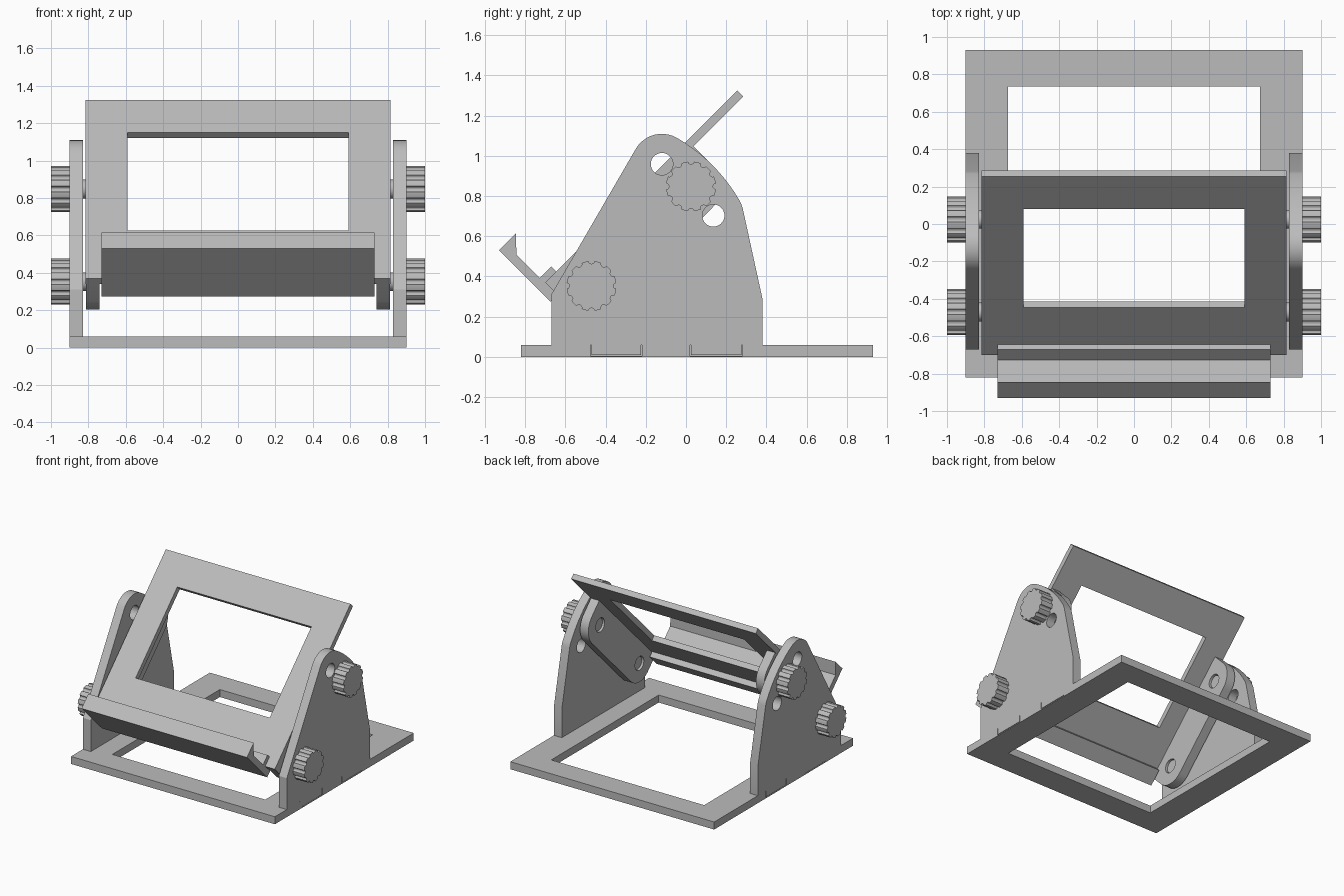
import bpy, bmesh, math
from mathutils import Vector

if "Cube" in bpy.data.objects:
    bpy.data.objects.remove(bpy.data.objects["Cube"])

grey = bpy.data.materials.new("light grey")
grey.use_nodes = True
colour = (0.5, 0.5, 0.5, 1)
grey.diffuse_color = colour
grey.node_tree.nodes["Principled BSDF"].inputs["Base Color"].default_value = colour


def arc(c, r, a0, a1, n=10):
    """Points on an arc, angles in degrees."""
    angles = [math.radians(a0 + (a1 - a0) * i / n) for i in range(n + 1)]
    return [(c[0] + r * math.cos(a), c[1] + r * math.sin(a)) for a in angles]


def circle(c, r, n=32):
    return arc(c, r, 0, 360, n)[:-1]


def rect(a0, a1, b0, b1):
    return [(a0, b0), (a1, b0), (a1, b1), (a0, b1)]


def prism(name, loops, start, end, place, smooth=False):
    """Fill an outline with holes and extrude it from start to end."""
    bm = bmesh.new()
    for loop in loops:
        vs = [bm.verts.new(place(a, b, start)) for a, b in loop]
        for i, v in enumerate(vs):
            bm.edges.new((v, vs[i - 1]))
    bmesh.ops.triangle_fill(bm, edges=bm.edges[:], use_beauty=True)
    ext = bmesh.ops.extrude_face_region(bm, geom=bm.faces[:], use_keep_orig=True)
    moved = [g for g in ext["geom"] if isinstance(g, bmesh.types.BMVert)]
    step = Vector(place(0, 0, end)) - Vector(place(0, 0, start))
    bmesh.ops.translate(bm, verts=moved, vec=step)
    bmesh.ops.recalc_face_normals(bm, faces=bm.faces[:])
    mesh = bpy.data.meshes.new(name)
    bm.to_mesh(mesh)
    bm.free()
    mesh.materials.append(grey)
    obj = bpy.data.objects.new(name, mesh)
    bpy.context.collection.objects.link(obj)
    if smooth:
        bpy.ops.object.select_all(action="DESELECT")
        obj.select_set(True)
        bpy.context.view_layer.objects.active = obj
        bpy.ops.object.shade_smooth_by_angle(angle=math.radians(25))
    return obj


def flat(a, b, h):       # outline seen from above
    return (a, b, h)


def side(a, b, h):       # outline seen from the side
    return (h, a, b)


R = math.sqrt(0.5)


def tilted(u, v):        # u runs up the panel, v runs backwards through it
    return ((u + v) * R, (u - v) * R)


def panel_place(a, u, v):
    return (a, *tilted(u, v))


# Shared dimensions
X_IN, X_OUT, DECK = 0.83, 0.90, 0.06
TABS = [(-0.475, -0.22), (0.02, 0.28)]
GAP = 0.004
pivot = (-0.47, 0.353)
stops = [arc(pivot, 0.70, a, a, 1)[0] for a in (30, 45, 60)]
low, mid, high = stops
HOLE, PIN = 0.055, 0.05

# Base frame with a notch for each tab
right_edge = [(X_OUT, -0.82)]
for t0, t1 in TABS:
    right_edge += [(X_OUT, t0), (X_IN, t0), (X_IN, t1), (X_OUT, t1)]
right_edge.append((X_OUT, 0.93))
outline = right_edge + [(-x, y) for x, y in reversed(right_edge)]
prism("base_frame", [outline, rect(-0.675, 0.675, -0.62, 0.735)], 0, DECK, flat)

# Side plate outline: rounded shoulders joined by an arc about the pivot
plate = [(-0.67, DECK), (-0.67, 0.31)]
plate += arc(high, 0.15, 149, 60)
plate += arc(pivot, 0.85, 60, 30)[1:]
plate += arc(low, 0.15, 30, 12.5, 5)[1:]
plate += [(0.38, 0.29), (0.38, DECK)]
for t0, t1 in reversed(TABS):
    t0, t1 = t0 + GAP, t1 - GAP
    plate += [(t1, DECK), (t1, 0.01), (t0, 0.01), (t0, DECK)]

# Arm outline, square against the panel and rounded at the back
U0, U1, V_FRONT, V_BACK = -0.233, 1.117, -0.757, -0.714
U_LOW, U_HIGH, V_PIN = -0.083, 0.617, -0.582
arm = [(U0, V_BACK)] + [(U0, V_PIN)] + arc((U_LOW, V_PIN), 0.15, 180, 90)[1:]
arm += arc((U_HIGH, V_PIN), 0.15, 90, 0) + [(U_HIGH + 0.15, V_BACK)]
arm = [tilted(u, v) for u, v in arm]


def knob_outline(c, r=0.124, teeth=12):
    """Disc with a small round notch between the lobes."""
    pts = []
    pitch = 360 / teeth
    for i in range(teeth):
        a = i * pitch
        pts += arc(c, r, a + 7, a + pitch - 7, 4)
        n = arc(c, r, a + pitch, a + pitch, 1)[0]
        pts += arc(n, 0.0145, a + pitch - 100, a + pitch - 260, 6)
    return pts


for label, s in (("left", 1), ("right", -1)):
    prism(label + "_side_plate", [plate] + [circle(c, HOLE) for c in [pivot] + stops],
          s * X_IN, s * X_OUT, side, True)
    prism(label + "_arm", [arm, circle(pivot, HOLE), circle(mid, HOLE)],
          s * 0.74, s * 0.813, side, True)
    for t0, t1 in TABS:
        prism(label + "_notch_floor", [rect(s * X_IN, s * X_OUT, t0, t1)], 0, 0.005, flat)
    for part, c in (("lower", pivot), ("upper", mid)):
        prism(f"{label}_{part}_knob", [knob_outline(c)], s * X_OUT, s * 1.0, side, True)
        prism(f"{label}_{part}_pin", [circle(c, PIN)], s * 0.755, s * X_OUT, side, True)

# Tilted panel with its window
prism("tilted_panel", [rect(-0.815, 0.815, U0, U1), rect(-0.592, 0.592, 0.127, 0.87)],
      V_FRONT, V_BACK, panel_place)

# Ledge: front lip, shelf and a clip that grips the panel edge
ledge = [(-0.283, -1.032), (-0.163, -1.032), (-0.236, -0.957), (-0.236, -0.792),
         (-0.156, -0.792), (-0.156, V_FRONT), (U0, V_FRONT), (U0, V_BACK),
         (-0.156, V_BACK), (-0.156, -0.67), (-0.283, -0.67)]
prism("ledge", [[tilted(u, v) for u, v in ledge]], -0.73, 0.73, side)
